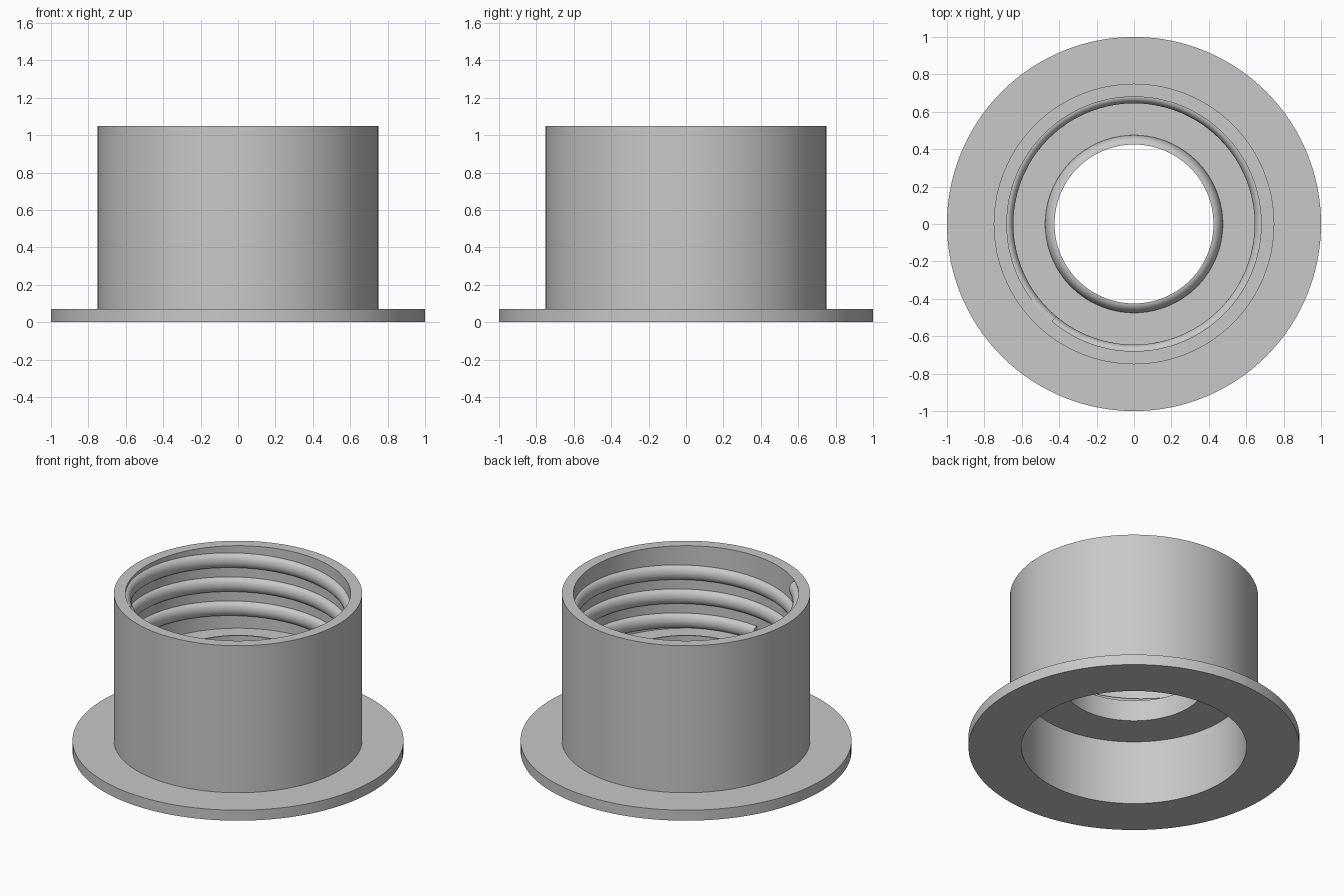
import bpy
import bmesh
from math import sin, cos, pi, radians

cube = bpy.data.objects.get("Cube")
if cube:
    bpy.data.objects.remove(cube, do_unlink=True)

SEGMENTS = 128
WALL = 0.68

grey = bpy.data.materials.new("plain grey")
grey.use_nodes = True
grey.diffuse_color = (0.58, 0.58, 0.58, 1)
grey.node_tree.nodes["Principled BSDF"].inputs["Base Color"].default_value = grey.diffuse_color


def sweep(name, profile, angles, rise=0.0, closed=True):
    """Sweep a closed (radius, z) profile round the z axis, climbing by rise per turn."""
    bm = bmesh.new()
    rings = []
    for a in angles:
        climb = rise * (a - angles[0]) / (2 * pi)
        rings.append([bm.verts.new((r * cos(a), r * sin(a), z + climb)) for r, z in profile])
    pairs = list(zip(rings, rings[1:]))
    if closed:
        pairs.append((rings[-1], rings[0]))
    n = len(profile)
    for low, high in pairs:
        for i in range(n):
            j = (i + 1) % n
            bm.faces.new((low[i], low[j], high[j], high[i]))
    if not closed:
        bm.faces.new(rings[0])
        bm.faces.new(rings[-1])
    bmesh.ops.recalc_face_normals(bm, faces=bm.faces)
    mesh = bpy.data.meshes.new(name)
    bm.to_mesh(mesh)
    bm.free()
    mesh.materials.append(grey)
    obj = bpy.data.objects.new(name, mesh)
    bpy.context.collection.objects.link(obj)
    bpy.ops.object.select_all(action="DESELECT")
    obj.select_set(True)
    bpy.context.view_layer.objects.active = obj
    bpy.ops.object.shade_smooth_by_angle(angle=radians(30))
    return obj


# Flanged sleeve with an inner shelf and a rounded sealing lip round the bore
lip = [(0.425 + 0.05 * cos(t), 0.50 + 0.07 * sin(t))
       for t in (pi / 2 * (1 - i / 8) for i in range(9))]
body = [(WALL, 0), (1, 0), (1, 0.07), (0.75, 0.07), (0.75, 1.05), (WALL, 1.05),
        (WALL, 0.50)] + lip[::-1] + [(0.425, 0.43), (WALL, 0.43)]
sweep("flanged_sleeve", body, [2 * pi * i / SEGMENTS for i in range(SEGMENTS)])

# Rounded right-hand internal thread, ending just below the rim
PITCH, TURNS = 0.16, 2.9
top_angle, top_z = radians(230), 1.0
base_z = top_z - PITCH * TURNS
ridge = [(WALL - 0.035 * sin(t), base_z - 0.048 * cos(t))
         for t in (pi * i / 12 for i in range(13))]
ridge += [(WALL + 0.01, base_z + 0.048), (WALL + 0.01, base_z - 0.048)]
steps = int(SEGMENTS * TURNS)
turn_angles = [top_angle - 2 * pi * TURNS * (1 - i / steps) for i in range(steps + 1)]
sweep("internal_thread", ridge, turn_angles, rise=PITCH, closed=False)
